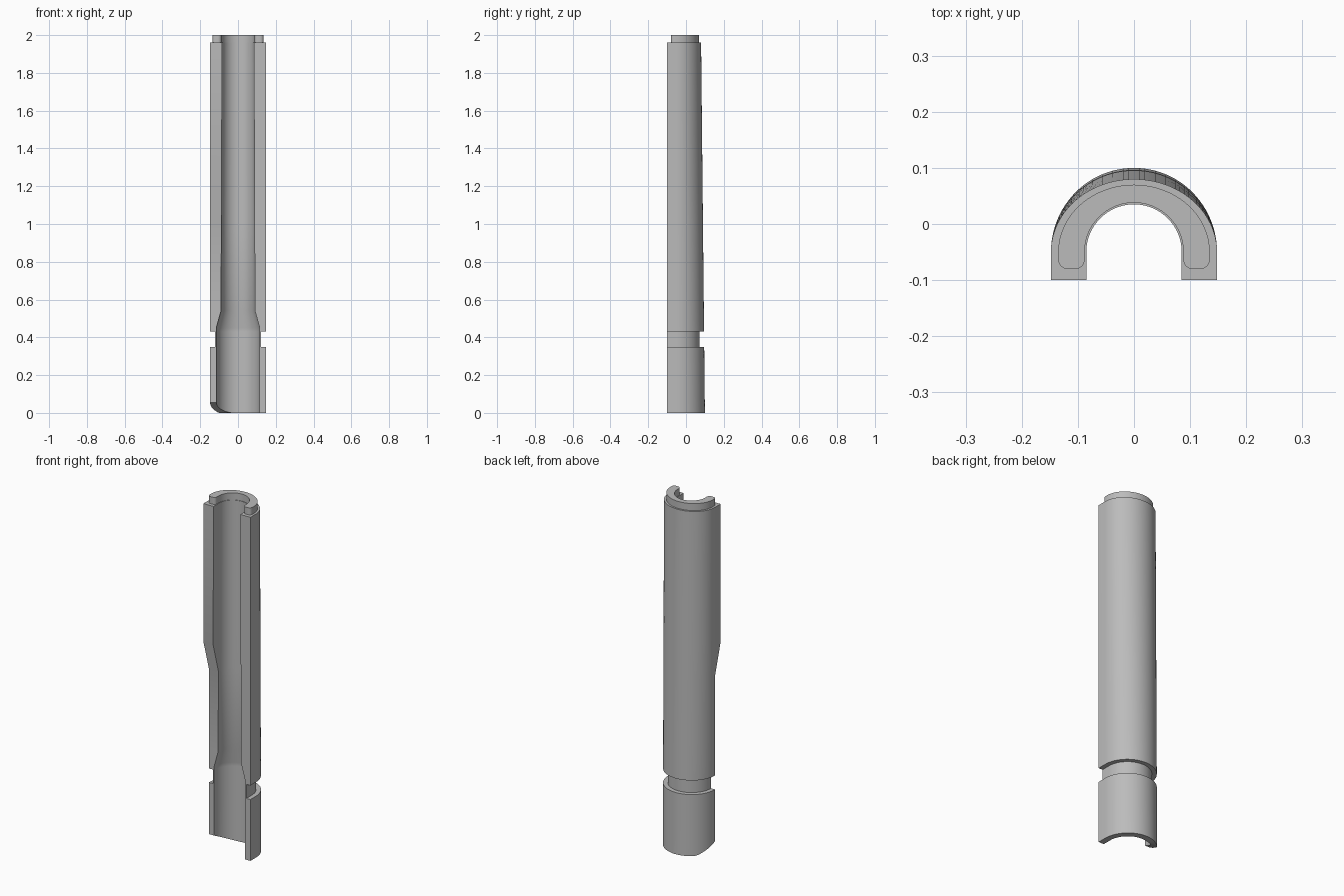
import bpy, bmesh, math

cube = bpy.data.objects.get("Cube")
if cube:
    bpy.data.objects.remove(cube, do_unlink=True)

CENTRE_Y = -0.05   # axis of the bore
FRONT_Y = -0.1     # front of the two legs
SEGMENTS = 48

grey = bpy.data.materials.new("plain grey")
grey.use_nodes = True
colour = (0.5, 0.5, 0.5, 1)
grey.diffuse_color = colour
grey.node_tree.nodes["Principled BSDF"].inputs["Base Color"].default_value = colour


def arch(rx, ry, left_y, right_y):
    """Half ellipse with straight legs, running from +x to -x."""
    points = [(rx, left_y)]
    for i in range(SEGMENTS + 1):
        a = math.pi * i / SEGMENTS
        points.append((rx * math.cos(a), CENTRE_Y + ry * math.sin(a)))
    return points + [(-rx, right_y)]


def ring(bm, z, rx, ry, bore, left_y, right_y):
    outline = arch(rx, ry, left_y, right_y) + arch(bore, bore, left_y, right_y)[::-1]
    return [bm.verts.new((x, y, z)) for x, y in outline]


def loft(bm, rings):
    """Skin the rings and close both ends with strips of quads."""
    count = len(rings[0])
    for low, high in zip(rings, rings[1:]):
        for i in range(count):
            j = (i + 1) % count
            bm.faces.new((low[i], low[j], high[j], high[i]))
    for end in (rings[0], rings[-1]):
        for i in range(count // 2 - 1):
            bm.faces.new((end[i], end[i + 1], end[count - 2 - i], end[count - 1 - i]))
    bmesh.ops.recalc_face_normals(bm, faces=bm.faces)


def finish(bm, name):
    mesh = bpy.data.meshes.new(name)
    bm.to_mesh(mesh)
    bm.free()
    mesh.materials.append(grey)
    obj = bpy.data.objects.new(name, mesh)
    bpy.context.collection.objects.link(obj)
    bpy.ops.object.select_all(action="DESELECT")
    obj.select_set(True)
    bpy.context.view_layer.objects.active = obj
    bpy.ops.object.shade_smooth_by_angle(angle=math.radians(25))


def back_depth(z):
    """The back leans slightly forward toward the top."""
    return 0.15 - 0.02 * z / 1.96


# Half tube: height, groove flag, bore radius, front of the right leg
cut = CENTRE_Y - 0.001
levels = [
    (0, False, 0.115, cut), (0.35, False, 0.115, cut),
    (0.35, True, 0.115, cut), (0.43, True, 0.115, cut),
    (0.43, False, 0.115, cut), (0.45, False, 0.115, cut),
    (0.54, False, 0.09, cut), (1.0, False, 0.088, cut),
    (1.17, False, 0.087, FRONT_Y), (1.96, False, 0.085, FRONT_Y),
]
bm = bmesh.new()
rings = []
for z, groove, bore, right_y in levels:
    rx, ry = (0.123, 0.122) if groove else (0.148, back_depth(z))
    rings.append(ring(bm, z, rx, ry, bore, FRONT_Y, right_y))
# Slanted trim along the lower right edge
for v in rings[0]:
    if v.co.x < 0:
        v.co.z = max(0, 0.055 - 0.5 * (v.co.y - CENTRE_Y))
loft(bm, rings)
finish(bm, "half_tube")

# Raised lip on the top end, with rounded leg tips
bm = bmesh.new()
lip = [ring(bm, z, 0.135, 0.12, 0.088, -0.08, -0.08) for z in (1.955, 2.0)]
loft(bm, lip)
tips = [e for e in bm.edges
        if all(v.co.y < -0.075 for v in e.verts)
        and abs(e.verts[0].co.z - e.verts[1].co.z) > 0.01]
bmesh.ops.bevel(bm, geom=tips, offset=0.016, segments=4, profile=0.5, affect="EDGES")
finish(bm, "top_lip")
